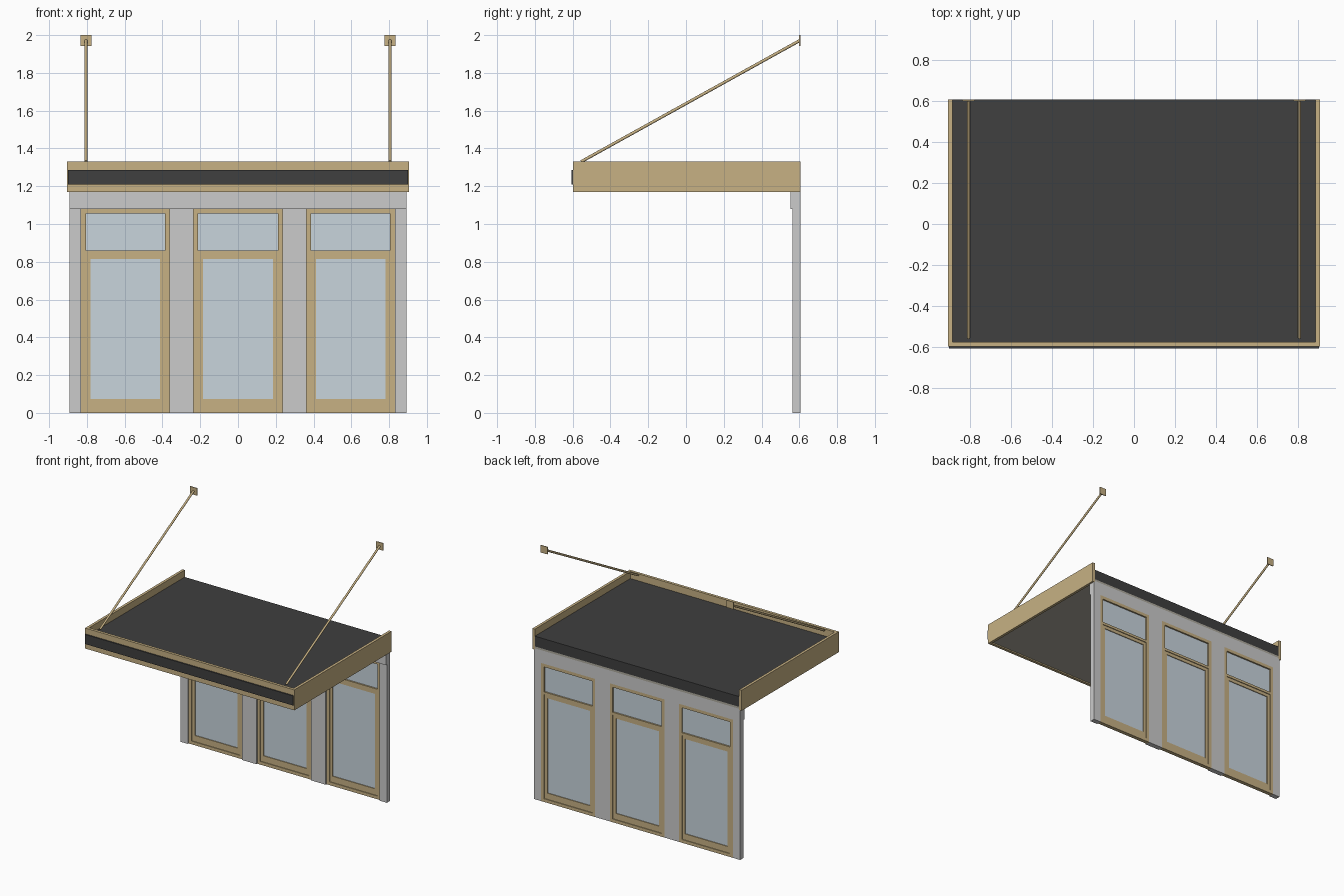
import bpy
from mathutils import Vector

if "Cube" in bpy.data.objects:
    bpy.data.objects.remove(bpy.data.objects["Cube"])


def material(name, rgb):
    m = bpy.data.materials.new(name)
    m.diffuse_color = (*rgb, 1)
    m.use_nodes = True
    m.node_tree.nodes["Principled BSDF"].inputs["Base Color"].default_value = m.diffuse_color
    return m


WOOD = material("tan_wood", (0.57, 0.44, 0.23))
DARK = material("dark_sheet", (0.05, 0.05, 0.05))
WALL = material("pale_wall", (0.65, 0.64, 0.62))
GLASS = material("glass", (0.58, 0.66, 0.72))
SOFFIT = material("soffit", (0.42, 0.40, 0.34))


def box(name, x, y, z, mat):
    """Box from (min, max) ranges on each axis."""
    bpy.ops.mesh.primitive_cube_add(size=1)
    o = bpy.context.object
    o.name = name
    o.scale = (x[1] - x[0], y[1] - y[0], z[1] - z[0])
    o.location = (sum(x) / 2, sum(y) / 2, sum(z) / 2)
    bpy.ops.object.transform_apply(location=True, rotation=False, scale=True)
    o.data.materials.append(mat)
    return o


def frame(name, x, y, z, side, top, bottom, mat):
    """Rectangular frame: two stiles with rails between them."""
    box(name + "_left_stile", (x[0], x[0] + side), y, z, mat)
    box(name + "_right_stile", (x[1] - side, x[1]), y, z, mat)
    inner = (x[0] + side, x[1] - side)
    box(name + "_top_rail", inner, y, (z[1] - top, z[1]), mat)
    box(name + "_bottom_rail", inner, y, (z[0], z[0] + bottom), mat)


BACK = 0.605

# Canopy boards, roof sheet, soffit and front band
for s, side in ((-1, "left"), (1, "right")):
    box(side + "_canopy_board", sorted((s * 0.884, s * 0.905)),
        (-0.577, BACK), (1.17, 1.33), WOOD)
box("front_canopy_board", (-0.905, 0.905), (-0.597, -0.575), (1.17, 1.33), WOOD)
box("roof_sheet", (-0.884, 0.884), (-0.575, BACK), (1.195, 1.275), DARK)
box("canopy_soffit", (-0.884, 0.884), (-0.575, BACK), (1.18, 1.195), SOFFIT)
box("front_band", (-0.90, 0.90), (-0.606, -0.597), (1.21, 1.285), DARK)

# Wall: header, front trim and piers between the windows
box("wall_header", (-0.892, 0.892), (0.565, BACK), (1.08, 1.18), WALL)
box("header_trim", (-0.892, 0.892), (0.554, 0.565), (1.08, 1.18), WALL)
for i, x in enumerate(((-0.892, -0.83), (-0.362, -0.236),
                       (0.236, 0.362), (0.83, 0.892))):
    box(f"wall_pier_{i + 1}", x, (0.565, BACK), (0, 1.08), WALL)

# Windows: outer frame, transom bar, lower sash and panes
for i, cx in enumerate((-0.596, 0, 0.596)):
    w = 0.234 if i != 1 else 0.236
    n = f"window_{i + 1}"
    frame(n + "_frame", (cx - w, cx + w), (0.575, BACK), (0, 1.08),
          0.025, 0.025, 0.025, WOOD)
    ix = (cx - w + 0.025, cx + w - 0.025)
    box(n + "_transom", ix, (0.575, BACK), (0.84, 0.86), WOOD)
    frame(n + "_sash", ix, (0.581, 0.599), (0.025, 0.84),
          0.025, 0.025, 0.048, WOOD)
    box(n + "_upper_pane", ix, (0.587, 0.593), (0.86, 1.055), GLASS)
    box(n + "_lower_pane", (ix[0] + 0.025, ix[1] - 0.025), (0.587, 0.593),
        (0.073, 0.815), GLASS)

# Tie rods with wall plates
for s, side in ((-1, "left"), (1, "right")):
    x = s * 0.805
    box(side + "_wall_plate", (x - 0.029, x + 0.029), (0.599, BACK),
        (1.943, 2.0), WOOD)
    a, b = Vector((x, -0.555, 1.33)), Vector((x, 0.60, 1.97))
    bpy.ops.mesh.primitive_cylinder_add(vertices=16, radius=0.008,
                                        depth=(b - a).length, location=(a + b) / 2)
    rod = bpy.context.object
    rod.name = side + "_tie_rod"
    rod.rotation_euler = (b - a).to_track_quat('Z', 'Y').to_euler()
    rod.data.materials.append(WOOD)
    bpy.ops.object.shade_smooth_by_angle()
